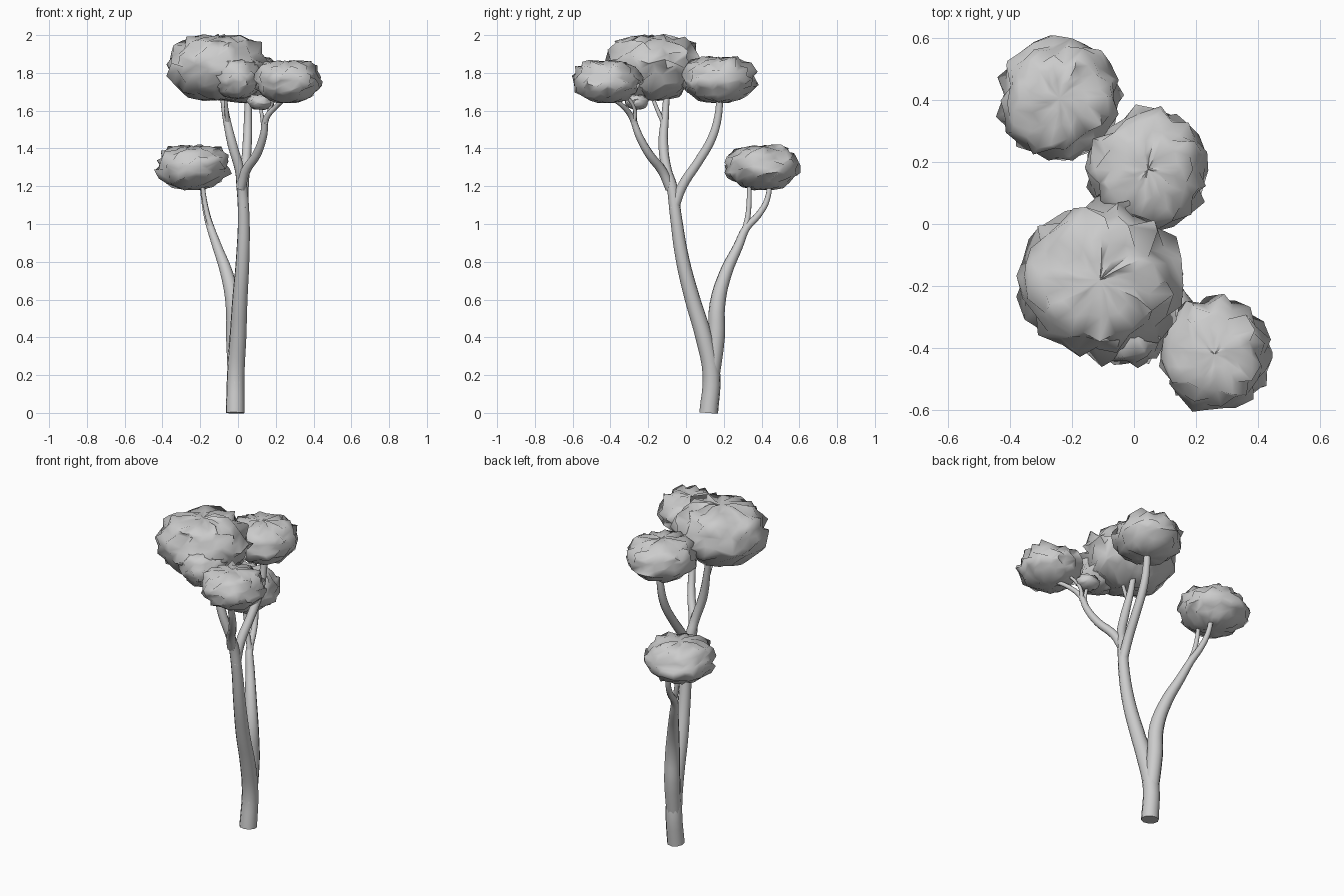
import bpy, bmesh, math, random
from mathutils import Vector, noise

random.seed(4)
cube = bpy.data.objects.get("Cube")
if cube:
    bpy.data.objects.remove(cube, do_unlink=True)

grey = bpy.data.materials.new("plain grey")
grey.use_nodes = True
grey.diffuse_color = (0.6, 0.6, 0.6, 1)
grey.node_tree.nodes["Principled BSDF"].inputs["Base Color"].default_value = (0.6, 0.6, 0.6, 1)


def finish(obj, angle):
    bpy.ops.object.select_all(action="DESELECT")
    obj.select_set(True)
    bpy.context.view_layer.objects.active = obj
    if obj.type == "CURVE":
        bpy.ops.object.convert(target="MESH")
        obj = bpy.context.object
    obj.data.materials.clear()
    obj.data.materials.append(grey)
    bpy.ops.object.shade_smooth_by_angle(angle=math.radians(angle))


def limb(name, points):
    """Tapered tube through (x, y, z, radius) points."""
    curve = bpy.data.curves.new(name, "CURVE")
    curve.dimensions = "3D"
    curve.bevel_depth = 1
    curve.bevel_resolution = 3
    curve.resolution_u = 4
    curve.use_fill_caps = True
    spline = curve.splines.new("BEZIER")
    spline.bezier_points.add(len(points) - 1)
    for knot, (x, y, z, r) in zip(spline.bezier_points, points):
        knot.co = (x, y, z)
        knot.radius = r
        knot.handle_left_type = knot.handle_right_type = "AUTO"
    obj = bpy.data.objects.new(name, curve)
    bpy.context.collection.objects.link(obj)
    finish(obj, 50)


# Outline of a leaf cluster: radius, height and raggedness of each ring
RINGS = [(.30, -.92, .05), (.54, -.80, .08), (.71, -.62, .11), (.82, -.42, .13),
         (.89, -.22, .15), (.92, -.02, .16), (.89, .18, .16), (.87, .38, .15),
         (.78, .58, .15), (.66, .76, .14), (.45, .85, .10), (.22, .89, .07)]


def foliage(name, centre, size, lobes=11):
    """Flattened cluster with ragged, lobed tiers of leaves."""
    bm = bmesh.new()
    count = lobes * 2
    seed = Vector(centre) * 37
    rows = []
    for k, (radius, height, rough) in enumerate(RINGS):
        row = []
        for i in range(count):
            a = math.tau * i / count
            lobe = 1 if (i + k // 3) % 2 else -1
            way = Vector((math.cos(a) * radius, math.sin(a) * radius, height))
            bump = noise.noise(way * 3.2 + seed)
            r = radius + rough * (0.25 * lobe + 0.9 * bump + random.uniform(-.4, .4))
            h = height + rough * (0.3 * lobe + 0.9 * bump * height + random.uniform(-.7, .7))
            a += random.uniform(-.08, .08)
            row.append(bm.verts.new((r * math.cos(a), r * math.sin(a), h)))
        rows.append(row)
    for low, high in zip(rows, rows[1:]):
        for i in range(count):
            j = (i + 1) % count
            bm.faces.new((low[i], low[j], high[j], high[i]))
    bottom, top = bm.verts.new((0, 0, -.96)), bm.verts.new((0, 0, .88))
    for i in range(count):
        j = (i + 1) % count
        bm.faces.new((bottom, rows[0][j], rows[0][i]))
        bm.faces.new((top, rows[-1][i], rows[-1][j]))
    for v in bm.verts:
        v.co = Vector([c + s * p for c, s, p in zip(centre, size, v.co)])
    mesh = bpy.data.meshes.new(name)
    bm.to_mesh(mesh)
    bm.free()
    obj = bpy.data.objects.new(name, mesh)
    bpy.context.collection.objects.link(obj)
    finish(obj, 75)


# Trunk and the two main stems
limb("trunk_and_front_stem", [
    (-.015, .12, 0, .05), (-.012, .135, .2, .047), (0, .095, .4, .045),
    (.01, .035, .6, .041), (.025, -.02, .82, .036), (.03, -.055, 1.05, .031),
    (.02, -.075, 1.2, .029), (.01, -.1, 1.28, .026), (-.03, -.12, 1.42, .026),
    (-.065, -.11, 1.58, .02), (-.085, -.1, 1.72, .014)])
limb("rear_stem", [
    (-.012, .13, .15, .042), (-.018, .16, .4, .046), (-.025, .167, .58, .042),
    (-.06, .21, .74, .034), (-.11, .275, .88, .026), (-.145, .32, .98, .021),
    (-.165, .385, 1.05, .018), (-.18, .43, 1.13, .015), (-.195, .445, 1.25, .012)])

# Upper branches
limb("left_rear_branch", [
    (.03, -.065, 1.08, .027), (.03, -.02, 1.2, .027), (.042, .065, 1.33, .025),
    (.05, .135, 1.45, .024), (.053, .17, 1.57, .021), (.055, .18, 1.72, .017)])
limb("left_front_branch", [
    (.015, -.085, 1.19, .026), (.04, -.125, 1.28, .025), (.1, -.195, 1.37, .023),
    (.135, -.25, 1.47, .02), (.15, -.285, 1.56, .016), (.2, -.33, 1.62, .013),
    (.26, -.4, 1.67, .01)])

# Thin twigs
limb("rear_twig", [(-.135, .31, .96, .016), (-.165, .33, 1.06, .014), (-.195, .335, 1.25, .011)])
limb("right_twig", [(-.055, -.115, 1.53, .014), (-.06, -.145, 1.59, .011), (-.07, -.19, 1.7, .009)])
limb("small_cluster_twig", [(.135, -.255, 1.48, .013), (.13, -.27, 1.55, .011), (.115, -.265, 1.64, .008)])
limb("left_twig", [(.145, -.28, 1.53, .013), (.165, -.27, 1.6, .01), (.21, -.33, 1.7, .008)])

# Leaf clusters
foliage("large_foliage", (-.11, -.18, 1.83), (.28, .268, .182), 12)
foliage("large_foliage_underside", (-.01, -.31, 1.77), (.14, .155, .11))
foliage("left_rear_foliage", (.045, .175, 1.765), (.21, .21, .13))
foliage("left_front_foliage", (.26, -.42, 1.755), (.19, .193, .12))
foliage("right_rear_foliage", (-.24, .405, 1.3), (.21, .21, .125))
foliage("small_foliage", (.12, -.26, 1.645), (.075, .065, .042), 7)
